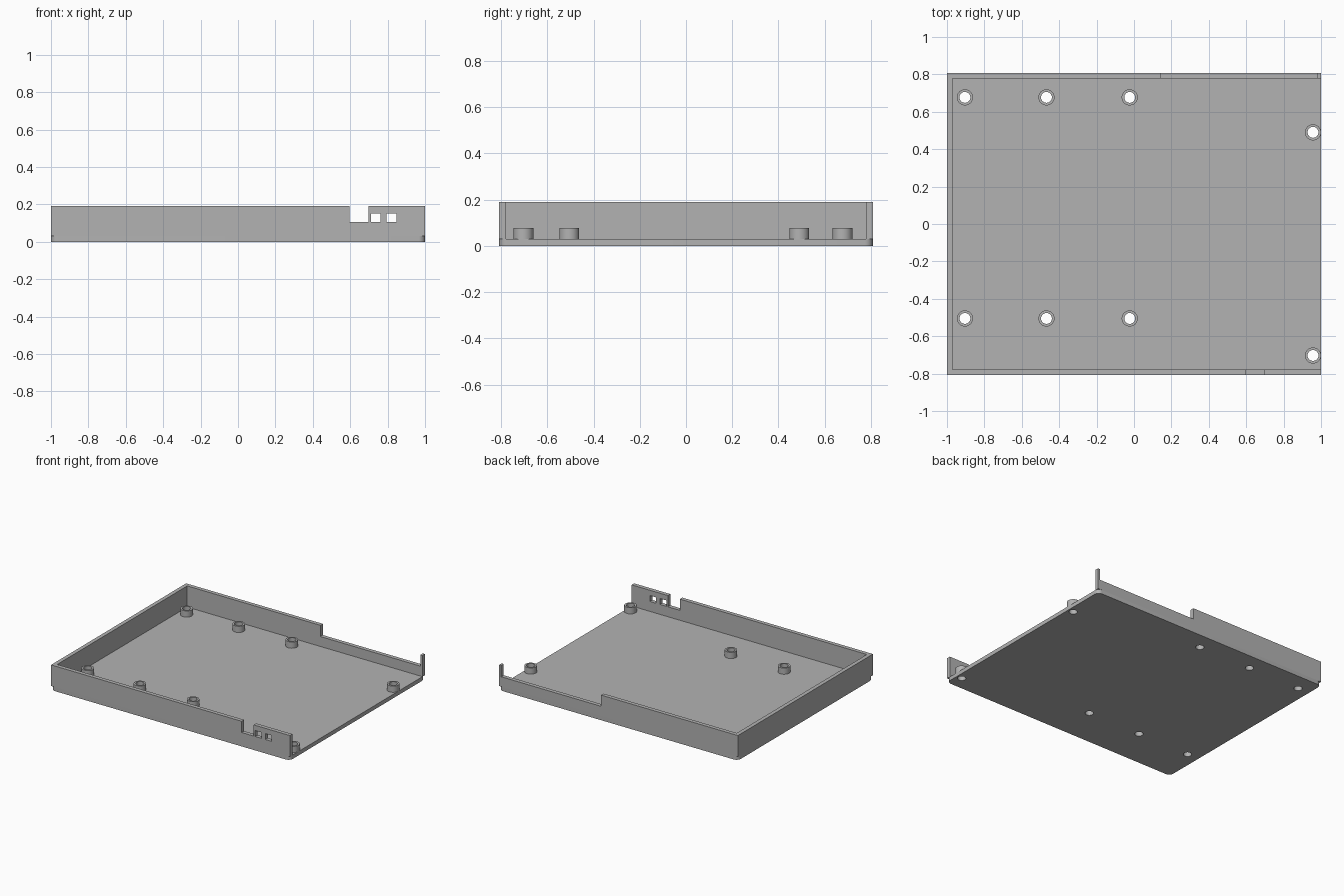
import bpy
import bmesh
from math import cos, sin, pi, radians

if "Cube" in bpy.data.objects:
    bpy.data.objects.remove(bpy.data.objects["Cube"], do_unlink=True)

HX, HY = 1.0, 0.808            # half size of the tray
FLOOR, TOP, WALL = 0.03, 0.19, 0.03
NOTCH = 0.105                  # height of the lowered wall edges
POST_R, HOLE_R, POST_TOP = 0.043, 0.029, 0.077

grey = bpy.data.materials.new("mid grey plastic")
grey.use_nodes = True
grey.diffuse_color = (0.45, 0.45, 0.45, 1)
grey.node_tree.nodes["Principled BSDF"].inputs["Base Color"].default_value = (0.45, 0.45, 0.45, 1)


def add_object(name, bm):
    bmesh.ops.recalc_face_normals(bm, faces=bm.faces)
    mesh = bpy.data.meshes.new(name)
    bm.to_mesh(mesh)
    bm.free()
    mesh.materials.append(grey)
    obj = bpy.data.objects.new(name, mesh)
    bpy.context.collection.objects.link(obj)
    return obj


def prism(bm, outline, z0, z1):
    """Extrude a plan outline from z0 up to z1."""
    face = bm.faces.new([bm.verts.new((x, y, z0)) for x, y in outline])
    moved = bmesh.ops.extrude_face_region(bm, geom=[face])["geom"]
    for v in moved:
        if isinstance(v, bmesh.types.BMVert):
            v.co.z = z1


def box(bm, x0, x1, y0, y1, z0, z1):
    prism(bm, [(x0, y0), (x1, y0), (x1, y1), (x0, y1)], z0, z1)


def circle(x, y, r, n=40):
    return [(x + r * cos(2 * pi * i / n), y + r * sin(2 * pi * i / n)) for i in range(n)]


def cut(obj, bm):
    """Subtract the solids in bm from obj and discard the cutter."""
    cutter = add_object("cutter", bm)
    cutter.hide_render = True
    mod = obj.modifiers.new("cut", "BOOLEAN")
    mod.operation, mod.solver, mod.object = "DIFFERENCE", "EXACT", cutter
    graph = bpy.context.evaluated_depsgraph_get()
    mesh = bpy.data.meshes.new_from_object(obj.evaluated_get(graph))
    obj.modifiers.clear()
    obj.data = mesh
    bpy.data.objects.remove(cutter, do_unlink=True)


def smooth(obj):
    bpy.ops.object.select_all(action="DESELECT")
    obj.select_set(True)
    bpy.context.view_layer.objects.active = obj
    bpy.ops.object.shade_smooth_by_angle(angle=radians(30))


# Mounting post positions: two rows of three, plus two at the open edge
posts = [(x, y) for x in (-0.904, -0.468, -0.023) for y in (0.677, -0.505)]
posts += [(0.957, 0.49), (0.957, -0.703)]

# Floor with rounded corners and drilled holes
R = 0.035
outline = []
for k, (sx, sy) in enumerate([(1, 1), (-1, 1), (-1, -1), (1, -1)]):
    for i in range(9):
        a = (k + i / 8) * pi / 2
        outline.append((sx * (HX - R) + R * cos(a), sy * (HY - R) + R * sin(a)))
bm = bmesh.new()
prism(bm, outline, 0, FLOOR)
floor = add_object("floor", bm)
bm = bmesh.new()
for x, y in posts:
    prism(bm, circle(x, y, HOLE_R), -0.1, 0.1)
cut(floor, bm)
smooth(floor)

# Three-sided wall, open on the +x side
bm = bmesh.new()
ix, iy = HX - WALL, HY - WALL
prism(bm, [(HX, -HY), (HX, -iy), (-ix, -iy), (-ix, iy),
           (HX, iy), (HX, HY), (-HX, HY), (-HX, -HY)], FLOOR, TOP)
walls = add_object("walls", bm)

# Long back cutout, front notch and two square ports
bm = bmesh.new()
box(bm, 0.145, 0.982, iy - 0.05, HY + 0.05, NOTCH, TOP + 0.1)
box(bm, 0.597, 0.697, -HY - 0.05, -iy + 0.05, NOTCH, TOP + 0.1)
for x in (0.71, 0.795):
    box(bm, x, x + 0.053, -HY - 0.05, -iy + 0.05, NOTCH, 0.15)
cut(walls, bm)

# Hollow posts: a ring section spun around each centre
for n, (x, y) in enumerate(posts, 1):
    bm = bmesh.new()
    section = [(HOLE_R, FLOOR), (POST_R, FLOOR), (POST_R, POST_TOP), (HOLE_R, POST_TOP)]
    verts = [bm.verts.new((x + r, y, z)) for r, z in section]
    edges = [bm.edges.new((verts[i], verts[(i + 1) % 4])) for i in range(4)]
    bmesh.ops.spin(bm, geom=verts + edges, cent=(x, y, 0), axis=(0, 0, 1),
                   angle=2 * pi, steps=40, use_merge=True)
    bmesh.ops.remove_doubles(bm, verts=bm.verts, dist=0.0001)
    smooth(add_object(f"mounting_post_{n}", bm))
